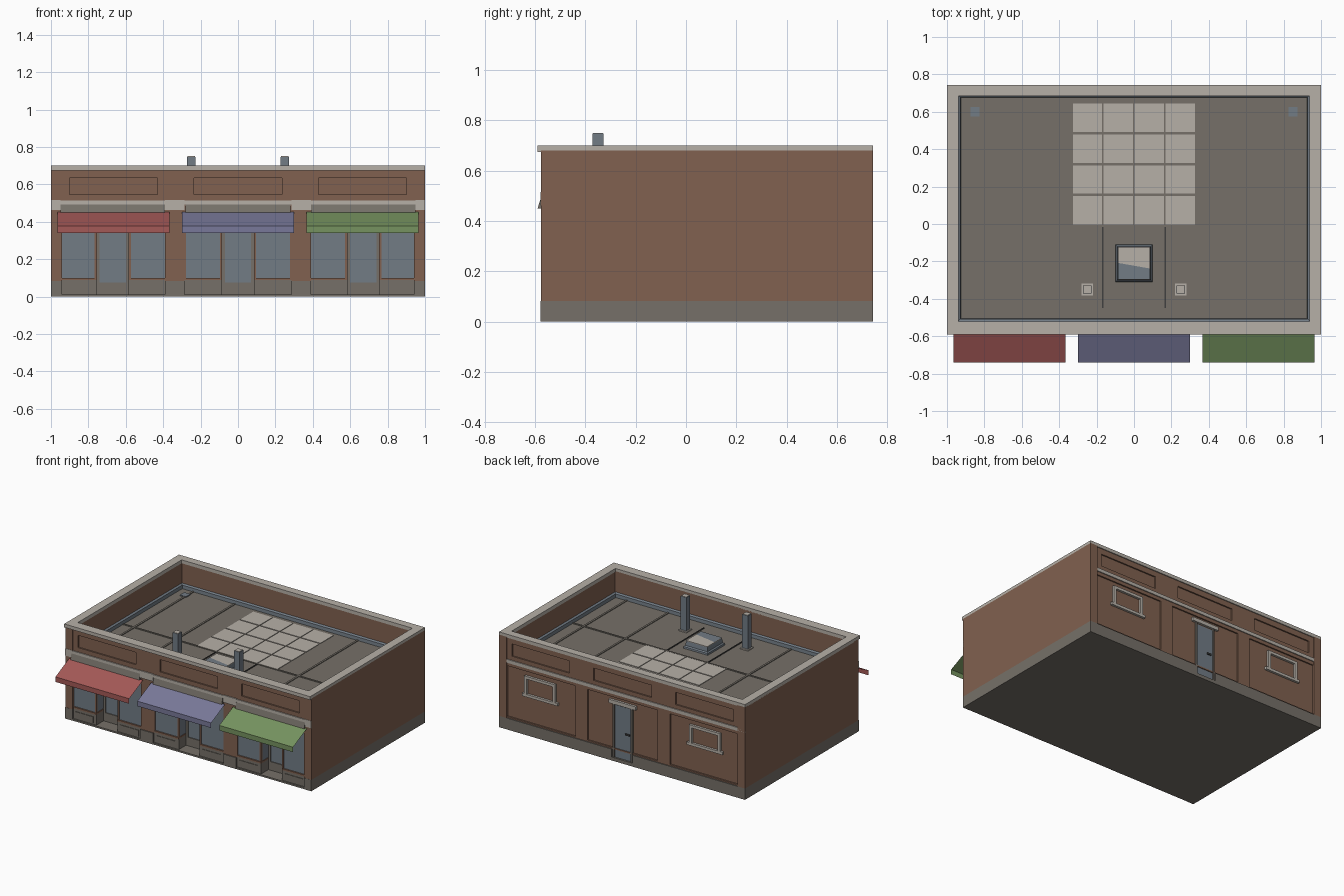
import bpy, bmesh
from mathutils import Matrix, Vector

cube = bpy.data.objects.get("Cube")
if cube:
    bpy.data.objects.remove(cube, do_unlink=True)


def material(name, r, g, b):
    m = bpy.data.materials.new(name)
    m.use_nodes = True
    m.diffuse_color = (r, g, b, 1)
    m.node_tree.nodes["Principled BSDF"].inputs["Base Color"].default_value = (r, g, b, 1)
    return m


BRICK = material("brick brown", .218, .12, .08)
STONE = material("pale stone", .47, .435, .39)
GREY = material("concrete grey", .18, .163, .14)
STEEL = material("steel blue", .168, .2, .235)
DARK = material("dark seam", .05, .05, .05)
RED = material("awning red", .37, .1, .095)
BLUE = material("awning violet", .19, .19, .32)
GREEN = material("awning green", .18, .29, .115)


def finish(name, bm, mat):
    bmesh.ops.recalc_face_normals(bm, faces=bm.faces)
    mesh = bpy.data.meshes.new(name)
    bm.to_mesh(mesh)
    bm.free()
    mesh.materials.append(mat)
    obj = bpy.data.objects.new(name, mesh)
    bpy.context.collection.objects.link(obj)
    return obj


def boxes(name, mat, *spans):
    """One object from boxes given as (x0, x1, y0, y1, z0, z1)."""
    bm = bmesh.new()
    for x0, x1, y0, y1, z0, z1 in spans:
        mid = Vector((x0 + x1, y0 + y1, z0 + z1)) / 2
        size = Matrix.Diagonal((abs(x1 - x0), abs(y1 - y0), abs(z1 - z0), 1))
        bmesh.ops.create_cube(bm, size=1, matrix=Matrix.Translation(mid) @ size)
    return finish(name, bm, mat)


def sheet(name, mat, rows, closed=False):
    """Strips of faces between successive rows of points."""
    bm = bmesh.new()
    vs = [[bm.verts.new(p) for p in row] for row in rows]
    n = len(rows[0])
    for a, b in zip(vs, vs[1:]):
        for i in range(n if closed else n - 1):
            j = (i + 1) % n
            bm.faces.new((a[i], a[j], b[j], b[i]))
    return finish(name, bm, mat)


def ring(x, y0, y1, z):
    return [(-x, y0, z), (x, y0, z), (x, y1, z), (-x, y1, z)]


def carve(obj, *spans):
    """Cut box-shaped recesses into a part."""
    cutter = boxes("cutter", BRICK, *spans)
    mod = obj.modifiers.new("recess", 'BOOLEAN')
    mod.object, mod.operation, mod.solver = cutter, 'DIFFERENCE', 'EXACT'
    bpy.context.view_layer.update()
    deps = bpy.context.evaluated_depsgraph_get()
    mesh = bpy.data.meshes.new_from_object(obj.evaluated_get(deps))
    obj.modifiers.clear()
    obj.data = mesh
    mesh.materials.clear()
    mesh.materials.append(BRICK)
    for p in mesh.polygons:
        p.material_index = 0
    bpy.data.objects.remove(cutter, do_unlink=True)


F, B = -.577, .743            # outermost front and back wall planes
FW, BW = F + .006, B - .007   # facade planes between the corners
ROOF, PLINTH = .495, .083
BAYS = (-.67, 0, .67)
PANELS = (-.665, 0, .665)

# Shell: floor, side walls, roof slab
boxes("floor", GREY, (-1, 1, F, B, 0, .012))
for name, s in (("left", 1), ("right", -1)):
    boxes(name + "_wall", BRICK, (s * .94, s, F, B, PLINTH, .68))
    boxes(name + "_plinth", GREY, (s * .94, s, F, B, 0, PLINTH))
boxes("roof_slab", GREY, (-.94, .94, -.52, .69, .45, ROOF))

# Front parapet with sunken panels
front = boxes("front_parapet", BRICK, (-.94, .94, FW, -.52, .45, .68))
carve(front, *[(c - .235, c + .235, FW - .1, FW + .01, .545, .635) for c in PANELS])

# Back wall with sunken panels, bays and window openings
back = boxes("back_wall", BRICK, (-.94, .94, .69, BW, PLINTH, .68))
carve(back, *[(c - .235, c + .235, BW - .01, B + .1, .545, .635) for c in PANELS],
      *[(c - .285, c + .285, BW - .01, B + .1, PLINTH + .01, .465) for c in BAYS],
      *[(c - .11, c + .11, .7, B + .1, .3, .418) for c in (-.67, .67)])
boxes("back_plinth", GREY, (-.94, -.085, .69, B, 0, PLINTH),
      (.085, .94, .69, B, 0, PLINTH), (-.085, .085, .69, B, 0, .025))

# Coping around the top
boxes("coping", STONE, (-1, 1, -.59, -.52, .675, .7), (-1, 1, .685, B, .675, .7),
      (-1, -.938, -.52, .685, .675, .7), (.938, 1, -.52, .685, .675, .7))

# String courses, pier blocks and sloping fascias
boxes("front_string_course", STONE, (-1, 1, F - .001, FW, .492, .513))
boxes("back_string_course", STONE, (-1, 1, BW, B, .49, .515))
piers = ((-1, -.95), (-.39, -.285), (.285, .39), (.95, 1))
boxes("pier_blocks", STONE, *[(a, b, F - .002, FW, .463, .516) for a, b in piers])
fascia = boxes("front_fascia", GREY,
               *[(c - .28, c + .28, -.59, FW, .45, .492) for c in BAYS])
for v in fascia.data.vertices:
    if v.co.z > .47 and v.co.y < F:
        v.co.y = F
boxes("front_piers", BRICK, *[(a, b, FW, -.5, PLINTH, .46) for a, b in piers[1:3]])
boxes("front_pier_plinths", GREY, *[(a, b, F - .001, -.5, 0, PLINTH) for a, b in piers])

# Shopfronts with recessed doors, and awnings
for c, label, cloth in zip(BAYS, ("right", "middle", "left"), (RED, BLUE, GREEN)):
    risers, panels, sills, glass, posts = [], [], [], [], []
    for s in (-1, 1):
        inner, outer = c + s * .085, c + s * .285
        risers.append((inner, outer, -.566, -.47, 0, .088))
        panels.append((inner + s * .025, outer - s * .025, -.57, -.566, .02, .068))
        sills.append((inner, outer, -.57, -.47, .088, .1))
        glass.append((inner + s * .01, outer, -.56, -.554, .1, .45))
        glass.append((inner + s * .004, inner + s * .01, -.554, -.47, .1, .45))
        posts.append((inner, inner + s * .012, -.566, -.552, .1, .45))
        posts.append((outer - s * .006, outer, -.566, -.552, .1, .45))
    boxes(label + "_stall_risers", GREY, *risers)
    boxes(label + "_riser_panels", GREY, *panels)
    boxes(label + "_window_sills", BRICK, *sills)
    boxes(label + "_shop_glass", STEEL, *glass)
    boxes(label + "_shop_mullions", BRICK, *posts)
    boxes(label + "_door_glass", STEEL, (c - .07, c + .07, -.476, -.47, .075, .45))
    boxes(label + "_door_frame", GREY, (c - .07, c + .07, -.482, -.47, .012, .075),
          (c - .085, c - .07, -.482, -.465, .012, .45),
          (c + .07, c + .085, -.482, -.465, .012, .45))
    profile = ((-.58, .452), (-.74, .377), (-.74, .34))
    sheet(label + "_awning", cloth,
          [((c * .994 - .3, y, z), (c * .994 + .3, y, z)) for y, z in profile])

# Back windows set deep in their openings
for label, c in (("left", .67), ("right", -.67)):
    boxes(label + "_back_glass", STEEL, (c - .11, c + .11, .7, .706, .3, .418))
    boxes(label + "_back_window_frame", STONE,
          (c - .125, c + .125, .706, B, .412, .432),
          (c - .125, c - .105, .706, B, .3, .412),
          (c + .105, c + .125, .706, B, .3, .412),
          (c - .145, c + .145, .706, B, .28, .3))

# Back door with hood and handle
boxes("back_door", STEEL, (-.068, .068, .715, .73, .025, .41))
boxes("back_door_frame", GREY, (-.08, -.068, .7, .739, .025, .42),
      (.068, .08, .7, .739, .025, .42))
boxes("back_door_hood", STONE, (-.11, .11, .72, B, .418, .445))
boxes("back_door_handle", DARK, (-.055, -.02, .73, .738, .21, .222))

# Roof flashing, raised seams, pale paving and drains
sheet("roof_flashing", STEEL, [ring(.94, -.52, .69, .528), ring(.928, -.508, .678, .52),
                               ring(.926, -.506, .676, ROOF)], closed=True)
top = ROOF + .005
seams = [(-.926, .926, -.016, -.004, ROOF, top)]
for s in (-1, 1):
    for x in (.838, .5):
        seams.append((s * x - .007, s * x + .007, -.506, .676, ROOF, top))
boxes("roof_seams", GREY, *seams)
boxes("roof_conduits", DARK, *[(x - .004, x + .004, -.45, -.016, ROOF, top)
                               for x in (-.167, .167)])
step = .165
boxes("roof_paving", STONE, *[
    (-.327 + i * step, -.17 + i * step, -.003 + j * step, .149 + j * step, ROOF, ROOF + .004)
    for i in range(4) for j in range(4)])
boxes("roof_drains", STEEL, *[(s * .85 - .025, s * .85 + .025, .575, .625, ROOF, ROOF + .007)
                              for s in (-1, 1)])

# Roof vents
for label, x in (("left", .25), ("right", -.25)):
    boxes(label + "_vent", STEEL, (x - .023, x + .023, -.372, -.328, ROOF, .748))
    boxes(label + "_vent_cap", STONE, (x - .02, x + .02, -.37, -.33, .748, .751))
    boxes(label + "_vent_collar", STONE, (x - .032, x + .032, -.382, -.318, ROOF, ROOF + .008))

# Skylight: flared curb, pale lid and glass plate
sheet("skylight_curb", STEEL, [ring(.1, -.31, -.11, ROOF), ring(.098, -.308, -.112, .507),
                               ring(.09, -.3, -.12, .515), ring(.086, -.296, -.124, .545)],
      closed=True)
boxes("skylight_lid", STONE, (-.086, .086, -.296, -.124, .54, .55))
sheet("skylight_glass", STEEL, [((-.085, -.295, .552), (.085, -.295, .552)),
                                ((-.085, -.208, .552), (.085, -.238, .552))])
